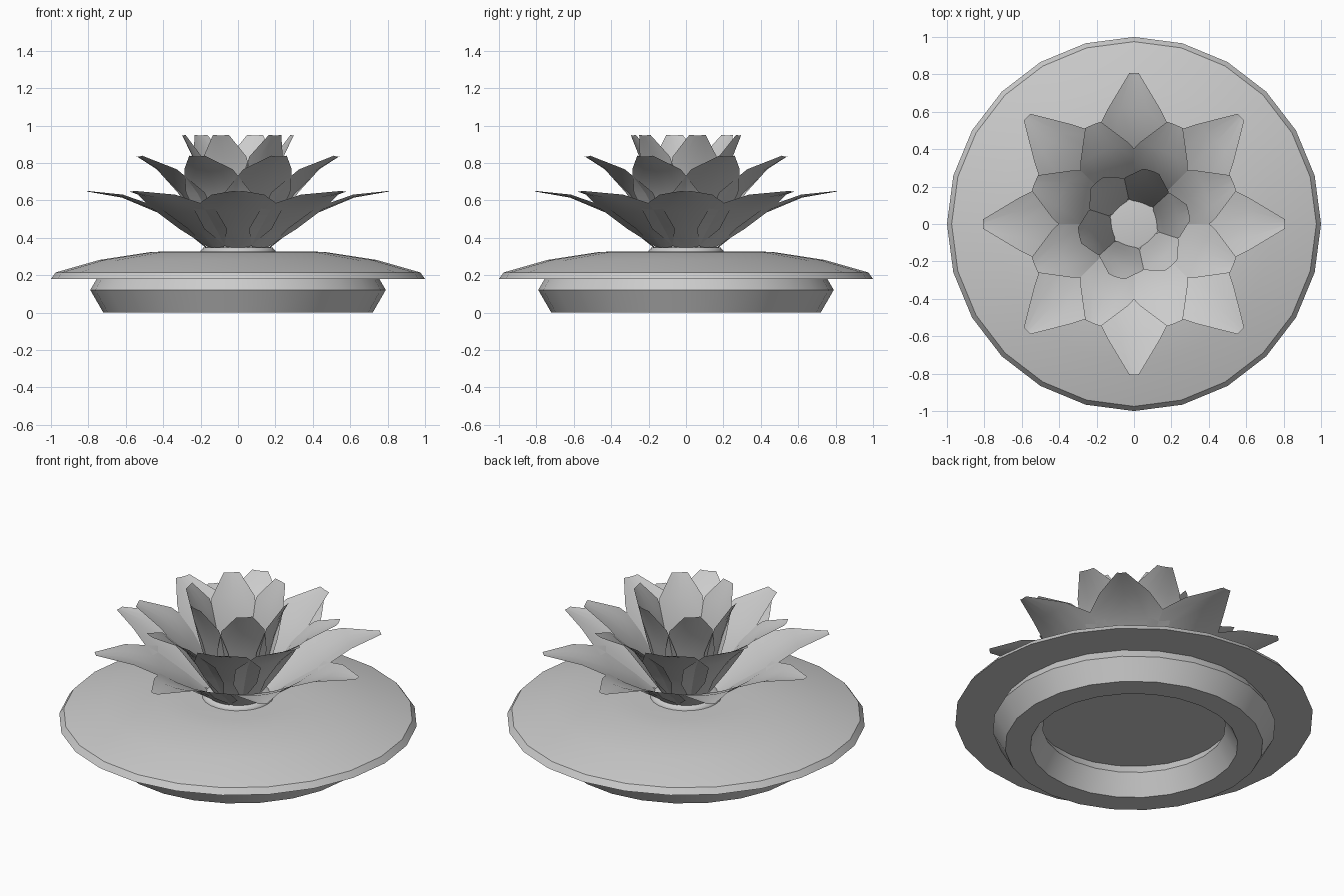
import bpy, bmesh, math
from mathutils import Vector

if "Cube" in bpy.data.objects:
    bpy.data.objects.remove(bpy.data.objects["Cube"])


def finish(name, bm, angle, recalc=True):
    if recalc:
        bmesh.ops.recalc_face_normals(bm, faces=bm.faces)
    me = bpy.data.meshes.new(name)
    bm.to_mesh(me)
    bm.free()
    ob = bpy.data.objects.new(name, me)
    bpy.context.collection.objects.link(ob)
    bpy.ops.object.select_all(action='DESELECT')
    ob.select_set(True)
    bpy.context.view_layer.objects.active = ob
    bpy.ops.object.shade_smooth_by_angle(angle=math.radians(angle))
    return ob


def lathe(name, profile, sides=24, closed=False, angle=30):
    """Revolve (radius, z) points; open profiles get end caps."""
    bm = bmesh.new()
    rings = []
    for r, z in profile:
        rings.append([bm.verts.new((r * math.cos(a), r * math.sin(a), z))
                      for a in (2 * math.pi * i / sides for i in range(sides))])
    pairs = list(zip(rings, rings[1:]))
    if closed:
        pairs.append((rings[-1], rings[0]))
    for a, b in pairs:
        for i in range(sides):
            j = (i + 1) % sides
            bm.faces.new((a[i], a[j], b[j], b[i]))
    if not closed:
        bm.faces.new(rings[0])
        bm.faces.new(rings[-1])
    return finish(name, bm, angle)


def petals(name, stations, count, offset, cup):
    """Ring of cupped petals; stations are (radius, z, half width)."""
    bm = bmesh.new()
    us = (-1, -0.5, 0, 0.5, 1)
    for k in range(count):
        az = math.radians(offset) + 2 * math.pi * k / count
        out = Vector((math.cos(az), math.sin(az), 0))
        side = Vector((-math.sin(az), math.cos(az), 0))
        rows = []
        for i, (r, z, w) in enumerate(stations):
            p = stations[max(i - 1, 0)]
            q = stations[min(i + 1, len(stations) - 1)]
            t = Vector((q[0] - p[0], q[1] - p[1])).normalized()
            row = []
            for u in us:
                lift = cup * w * u * u
                co = out * (r - t.y * lift) + side * (w * u)
                co.z = z + t.x * lift
                row.append(bm.verts.new(co))
            rows.append(row)
        for a, b in zip(rows, rows[1:]):
            for i in range(len(us) - 1):
                bm.faces.new((a[i], b[i], b[i + 1], a[i + 1]))
    # single-sided sheets, inner face towards the flower centre
    for f in bm.faces:
        f.normal_update()
        if f.normal.z < 0:
            f.normal_flip()
    return finish(name, bm, 60, recalc=False)


# Foot ring: torus with a hexagonal section
hexagon = [(0.65 + 0.14 * math.cos(math.radians(60 * i)),
            0.1212 + 0.14 * math.sin(math.radians(60 * i))) for i in range(6)]
lathe("foot_ring", hexagon, closed=True, angle=30)

# Shallow domed dish
lathe("dish", [(1.0, 0.18), (0.975, 0.215), (0.74, 0.282), (0.46, 0.325),
               (0.31, 0.328)])

# Low mound under the flower
lathe("flower_base", [(0.20, 0.32), (0.20, 0.33), (0.185, 0.348), (0.12, 0.36)], angle=60)

# Three tiers of petals
petals("outer_petals", [(0.17, 0.345, 0.06), (0.275, 0.43, 0.18), (0.43, 0.535, 0.24),
                        (0.62, 0.615, 0.14), (0.808, 0.648, 0.025)], 8, 0, 0.12)
petals("middle_petals", [(0.13, 0.355, 0.05), (0.20, 0.50, 0.15), (0.285, 0.63, 0.19),
                         (0.42, 0.755, 0.14), (0.575, 0.835, 0.045)], 8, 22.5, 0.1)
petals("inner_petals", [(0.12, 0.355, 0.05), (0.15, 0.53, 0.115), (0.185, 0.68, 0.14),
                        (0.235, 0.83, 0.12), (0.30, 0.948, 0.045)], 6, 12, 0.1)
